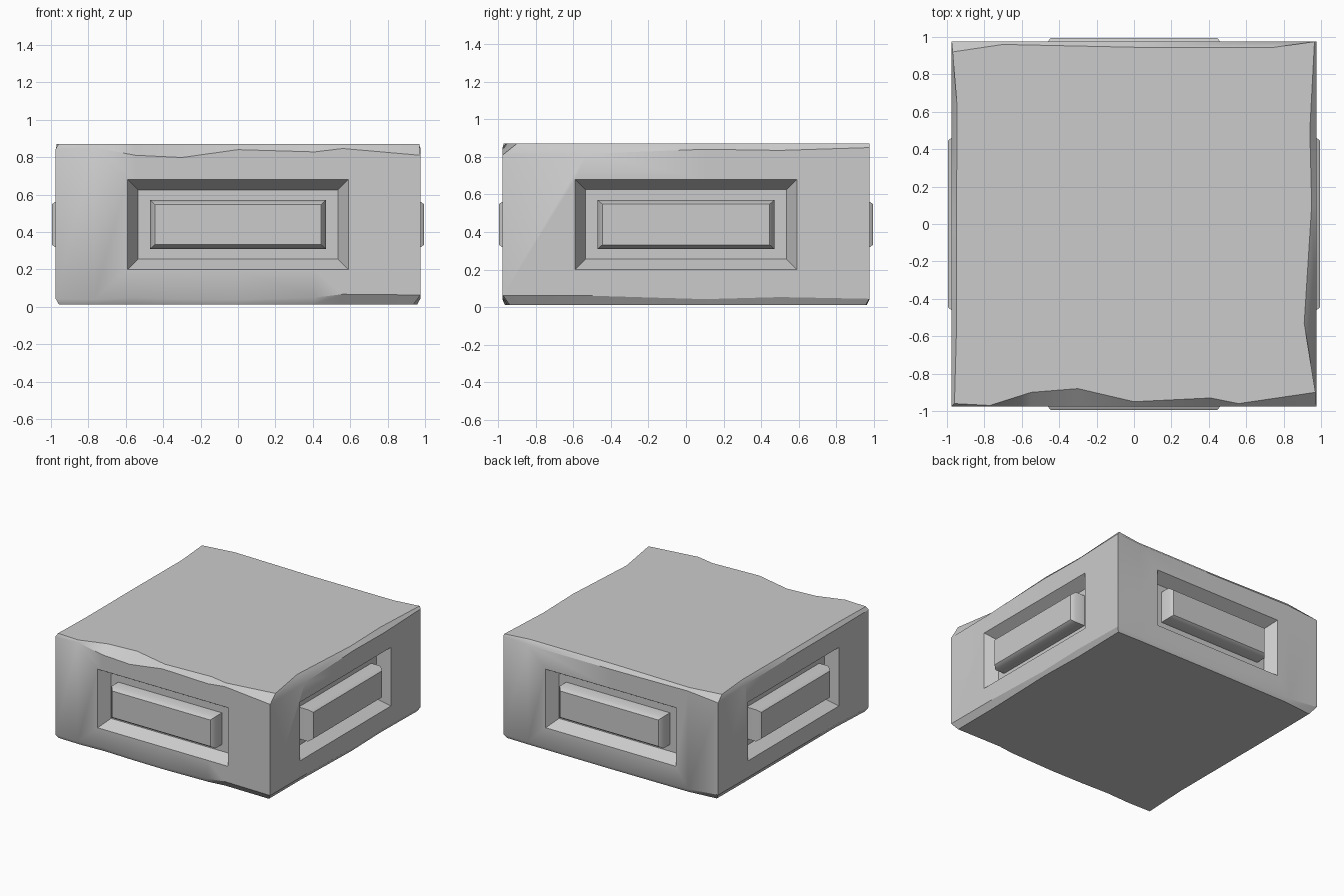
import bpy, bmesh, math, random
from mathutils import Matrix

if "Cube" in bpy.data.objects:
    bpy.data.objects.remove(bpy.data.objects["Cube"])

random.seed(4)
R = 0.975      # half width of the block
ZC = 0.44      # height of the panel centres


def loft(name, rings):
    """Closed solid from a stack of equal-length rings."""
    bm = bmesh.new()
    vs = [[bm.verts.new(p) for p in ring] for ring in rings]
    n = len(vs[0])
    for a, b in zip(vs, vs[1:]):
        for i in range(n):
            j = (i + 1) % n
            bm.faces.new((a[i], a[j], b[j], b[i]))
    bm.faces.new(list(reversed(vs[0])))
    bm.faces.new(vs[-1])
    bmesh.ops.recalc_face_normals(bm, faces=bm.faces[:])
    me = bpy.data.meshes.new(name)
    bm.to_mesh(me)
    bm.free()
    ob = bpy.data.objects.new(name, me)
    bpy.context.collection.objects.link(ob)
    return ob


def panel(name, steps, k):
    """Stepped rectangle on side k; steps are (half width, half height, y)."""
    rot = Matrix.Rotation(k * math.pi / 2, 3, 'Z')
    rings = [[rot @ Matrix.Translation((0, y, ZC)).to_translation()
              + rot @ Matrix.Translation((sx * w, 0, sz * h)).to_translation()
              for sx, sz in ((-1, -1), (1, -1), (1, 1), (-1, 1))]
             for w, h, y in steps]
    return loft(name, rings)


def smooth(ob, angle):
    bpy.ops.object.select_all(action='DESELECT')
    ob.select_set(True)
    bpy.context.view_layer.objects.active = ob
    bpy.ops.object.shade_smooth_by_angle(angle=math.radians(angle))


# stone block: chipped outline of the top face
top = [(-.96, -.96), (-.77, -.97), (-.55, -.90), (-.30, -.88), (0, -.95),
       (.41, -.93), (.56, -.96), (.97, -.90), (.91, -.53), (.95, .1),
       (.94, .5), (.965, .975), (.75, .945), (0, .945), (-.7, .96),
       (-.97, .92), (-.945, .62), (-.95, 0), (-.95, -.6)]
rim = []
for x, y in top:
    if min(abs(x), abs(y)) > .88:
        rim.append((math.copysign(R, x), math.copysign(R, y)))
    elif abs(x) > abs(y):
        rim.append((math.copysign(R, x), y))
    else:
        rim.append((x, math.copysign(R, y)))

low, foot, high, cap = [], [], [], []
for (x, y), (rx, ry) in zip(top, rim):
    inset = math.hypot(rx - x, ry - y)
    chip = random.uniform(.01, .045)
    foot.append((rx * (1 - chip), ry * (1 - chip), .012))
    low.append((rx, ry, .025 + chip))
    high.append((rx, ry, .855 - inset * .6))
    cap.append((x, y, .87))
block = loft("stone_block", [foot, low, high, cap])

# recessed panels with a raised bar on each of the four sides
for k, side in enumerate(("front", "right", "back", "left")):
    slope = (.59 - .535) / .095
    cut = panel("cutter_" + side, [(.59 + .1 * slope, .24 + .1 * slope, -R - .1),
                                   (.59, .24, -R), (.535, .185, -.88)], k)
    cut.hide_render = True
    cut.hide_viewport = True
    mod = block.modifiers.new("recess_" + side, 'BOOLEAN')
    mod.operation = 'DIFFERENCE'
    mod.solver = 'EXACT'
    mod.object = cut
    bar = panel(side + "_bar", [(.47, .13, -.85), (.47, .13, -.965),
                                (.445, .108, -.995)], k)
    smooth(bar, 50)
smooth(block, 30)
